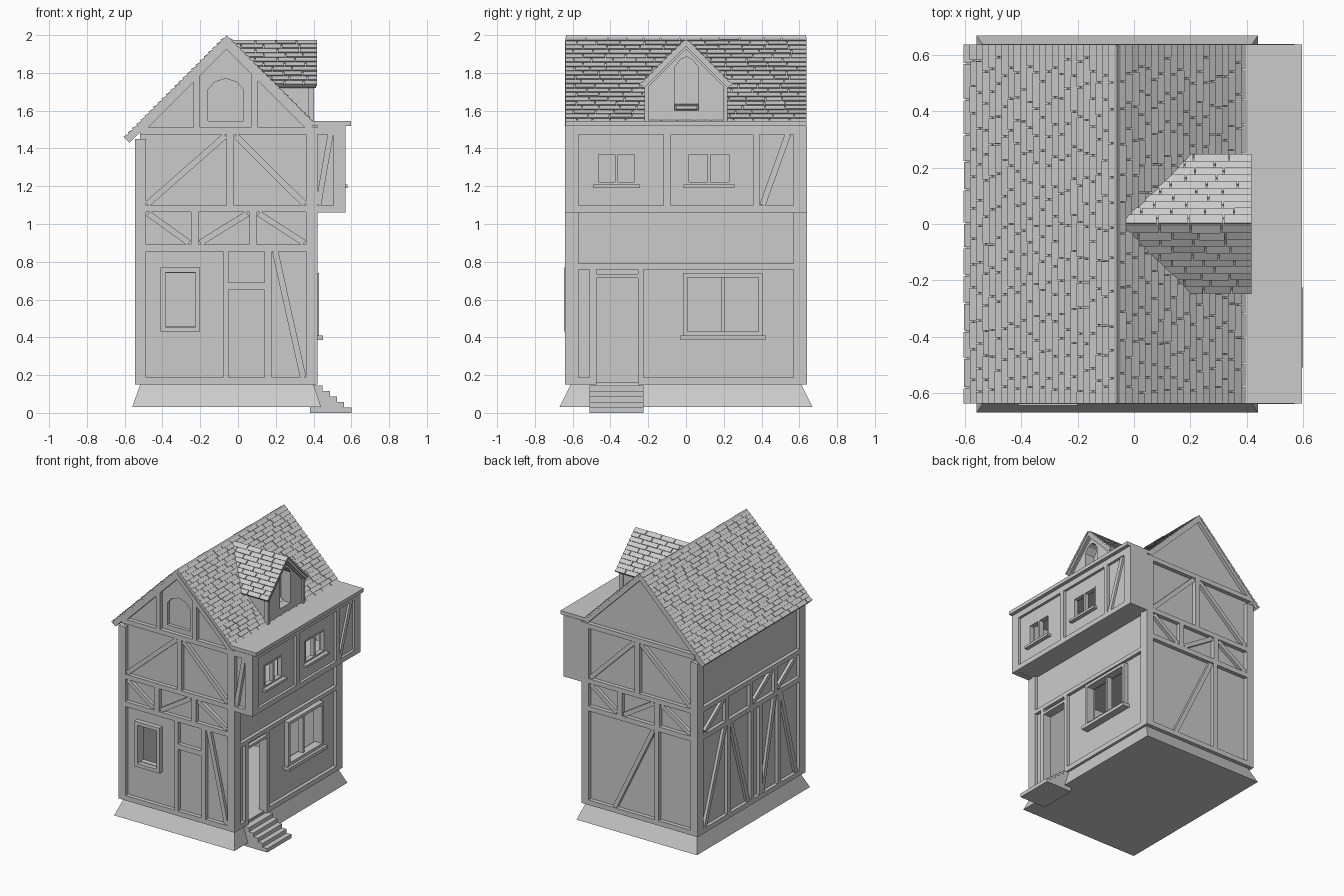
import bpy, bmesh, math, random
from mathutils import Vector
random.seed(4)


def part(name, prisms):
    """One object made of prisms: (2D outline, axis, lo, hi)."""
    bm = bmesh.new()
    for pts, axis, lo, hi in prisms:
        rings = [[bm.verts.new((d, u, z) if axis == 'x' else (u, d, z)) for u, z in pts] for d in (lo, hi)]
        n = len(pts)
        bm.faces.new(rings[0])
        bm.faces.new(rings[1][::-1])
        for i in range(n):
            j = (i + 1) % n
            bm.faces.new((rings[0][i], rings[1][i], rings[1][j], rings[0][j]))
    bmesh.ops.recalc_face_normals(bm, faces=bm.faces[:])
    me = bpy.data.meshes.new(name)
    bm.to_mesh(me)
    bm.free()
    ob = bpy.data.objects.new(name, me)
    bpy.context.collection.objects.link(ob)
    return ob


def box(face, u0, z0, u1, z1):
    return ([(u0, z0), (u1, z0), (u1, z1), (u0, z1)], *face)


def strut(face, u0, z0, u1, z1, w=0.032):
    a, b = Vector((u0, z0)), Vector((u1, z1))
    d = (b - a).normalized()
    n = Vector((-d.y, d.x)) * w / 2
    ax, lo, hi = face
    return ([tuple(p) for p in (a - n, b - n, b + n, a + n)], ax, lo, lo + (hi - lo) * 0.85)


def frame(face, u0, z0, u1, z1, w=0.022):
    return [box(face, u0, z0, u0 + w, z1), box(face, u1 - w, z0, u1, z1),
            box(face, u0 + w, z0, u1 - w, z0 + w), box(face, u0 + w, z1 - w, u1 - w, z1)]


def cut(ob, prism):
    c = part('cutter', [prism])
    c.hide_render = True
    m = ob.modifiers.new('cut', 'BOOLEAN')
    m.object, m.solver = c, 'EXACT'
    bpy.context.view_layer.objects.active = ob
    bpy.ops.object.modifier_apply(modifier='cut')
    bpy.data.objects.remove(c)


# timber planes: axis, inner depth, outer depth
F, B = ('y', -0.60, -0.64), ('y', 0.60, 0.64)
R, L = ('x', 0.385, 0.42), ('x', -0.51, -0.545)
BAY = ('x', 0.535, 0.57)
RX, RZ = -0.06, 1.985       # main ridge

# flared plinth
bm = bmesh.new()
lo = [bm.verts.new((x, y, 0.03)) for x, y in ((-0.56, -0.67), (0.44, -0.67), (0.44, 0.67), (-0.56, 0.67))]
hi = [bm.verts.new((x, y, 0.152)) for x, y in ((-0.517, -0.61), (0.40, -0.61), (0.40, 0.61), (-0.517, 0.61))]
bm.faces.new(lo[::-1])
bm.faces.new(hi)
for i in range(4):
    j = (i + 1) % 4
    bm.faces.new((lo[i], lo[j], hi[j], hi[i]))
me = bpy.data.meshes.new('plinth')
bm.to_mesh(me)
bm.free()
bpy.context.collection.objects.link(bpy.data.objects.new('plinth', me))

# walls with bay, hollow rooms and openings
walls = part('walls', [([(-0.52, 0.15), (0.395, 0.15), (0.395, 1.065), (0.55, 1.065), (0.55, 1.52),
                         (0.395, 1.52), (RX, 1.97), (-0.52, 1.51)], 'y', -0.61, 0.61)])
Y = ('y', -0.57, 0.57)
OPEN = ('x', 0.3, 0.7)
cut(walls, box(Y, -0.48, 0.16, 0.355, 1.0))
cut(walls, box(Y, -0.48, 1.09, 0.505, 1.47))
cut(walls, box(OPEN, -0.475, 0.161, -0.255, 0.715))
cut(walls, box(OPEN, 0.0, 0.425, 0.39, 0.725))
cut(walls, box(('x', 0.45, 0.7), -0.475, 1.21, -0.26, 1.38))
cut(walls, box(('x', 0.45, 0.7), 0.005, 1.21, 0.24, 1.38))
cut(walls, box(('y', -0.7, -0.5), -0.385, 0.46, -0.225, 0.74))
cut(walls, ([(-0.16, 1.545), (0.03, 1.545), (0.03, 1.71), (-0.005, 1.75), (-0.065, 1.77),
             (-0.125, 1.75), (-0.16, 1.71)], 'y', -0.7, -0.585))

# corner posts
part('corner_posts', [box(('y', s * 0.57, s * 0.64), x0, 0.15, x1, z)
                      for s in (-1, 1) for x0, x1, z in ((-0.545, -0.487, 1.45), (0.36, 0.42, 1.51))])

# timber shared by front and back gable walls
for f, name in ((F, 'front'), (B, 'back')):
    t = [box(f, -0.487, a, 0.36, b) for a, b in ((0.15, 0.187), (0.855, 0.892), (1.063, 1.098))]
    t += [box(f, -0.52, 1.475, 0.40, 1.51), box(f, -0.06, 1.098, -0.02, 1.475),
          strut(f, -0.48, 1.105, -0.067, 1.468), strut(f, -0.013, 1.468, 0.352, 1.105)]
    m = 1 if name == 'front' else -1
    c = -0.0635
    fx = (lambda x: x) if m == 1 else (lambda x: 2 * c - x)
    t += [box(f, fx(a), 0.892, fx(b), 1.063) for a, b in ((-0.25, -0.21), (0.06, 0.10))]
    t += [strut(f, fx(a), za, fx(b), zb) for a, za, b, zb in
          ((-0.475, 1.055, -0.26, 0.9), (-0.2, 0.9, 0.05, 1.055), (0.11, 1.055, 0.35, 0.9))]
    if m == 1:
        t += [box(f, -0.08, 0.187, -0.05, 0.855), box(f, 0.14, 0.187, 0.18, 0.855),
              box(f, -0.05, 0.65, 0.14, 0.69), strut(f, 0.197, 0.855, 0.345, 0.187),
              box(f, -0.235, 1.51, -0.2, 1.795), box(f, 0.07, 1.51, 0.105, 1.80)]
        # gable rafters
        t += [([(RX, 1.97), (RX, 1.925), (RX + s * 0.42, 1.505), (RX + s * 0.46, 1.51)], *f) for s in (-1, 1)]
    else:
        t += [box(f, -0.22, 0.187, -0.185, 0.855), strut(f, 0.15, 0.187, -0.17, 0.85)]
    part(name + '_timber', t)

# left side timber
t = [box(L, -0.57, a, 0.57, b) for a, b in ((0.15, 0.187), (0.855, 0.892), (1.063, 1.098))]
t += [box(L, y - 0.017, 0.187, y + 0.017, 0.855) for y in (0.27, -0.01, -0.11, -0.33)]
t += [strut(L, *s) for s in ((0.54, 0.187, 0.3, 0.85), (0.23, 0.85, 0.03, 0.187),
                             (-0.14, 0.187, -0.29, 0.85), (-0.36, 0.85, -0.54, 0.187))]
t += [box(L, y - 0.017, 0.892, y + 0.017, 1.063) for y in (0.29, 0.0, -0.29)]
t += [strut(L, a, 0.9, a - 0.22, 1.055) for a in (0.54, -0.03, -0.32)]
part('left_timber', t)

# right side timber and door frame
part('right_timber', [box(R, -0.57, 0.76, 0.57, 0.79), box(R, -0.225, 0.15, 0.57, 0.187),
                      box(R, -0.57, 0.15, -0.51, 0.187),
                      box(R, -0.51, 0.15, -0.475, 0.76), box(R, -0.255, 0.15, -0.225, 0.76),
                      box(R, -0.475, 0.715, -0.255, 0.735)])

# projecting bay timber
t = [box(BAY, -0.64, 1.06, 0.64, 1.098), box(BAY, -0.64, 1.475, 0.64, 1.52)]
t += [box(BAY, a, 1.098, b, 1.475) for a, b in ((-0.64, -0.57), (-0.12, -0.08), (0.355, 0.39), (0.57, 0.64))]
t.append(strut(BAY, 0.405, 1.1, 0.54, 1.475))
t += [box(F, 0.42, 1.06, 0.54, 1.098), box(F, 0.42, 1.475, 0.54, 1.52), strut(F, 0.425, 1.1, 0.49, 1.475, 0.03),
      box(F, 0.505, 1.098, 0.54, 1.475), box(B, 0.42, 1.06, 0.54, 1.52)]
part('bay_timber', t)
part('bay_roof', [box(('y', -0.637, 0.637), 0.37, 1.518, 0.597, 1.545)])

# windows
W = ('x', 0.37, 0.43)
part('large_window', frame(W, -0.015, 0.41, 0.405, 0.74)
     + [box(('x', 0.37, 0.41), 0.185, 0.43, 0.205, 0.72), box(('x', 0.385, 0.45), -0.03, 0.385, 0.42, 0.41)])
t = []
for a, b in ((-0.475, -0.26), (0.005, 0.24)):
    m = (a + b) / 2
    V = ('x', 0.52, 0.553)
    t += frame(V, a, 1.21, b, 1.38, 0.012) + [box(V, m - 0.008, 1.22, m + 0.008, 1.37),
                                               box(('x', 0.54, 0.58), a - 0.017, 1.19, b + 0.017, 1.208)]
part('bay_windows', t)
part('front_window', frame(('y', -0.59, -0.645), -0.41, 0.43, -0.2, 0.77, 0.026))

# entrance steps
prof = [(0.38, 0), (0.6, 0)]
for i in range(5):
    x = 0.6 - i * 0.038
    prof += [(x, 0.029 * (i + 1)), (x - 0.038, 0.029 * (i + 1))]
prof.append((0.38, 0.145))
part('steps', [(prof, 'y', -0.51, -0.225)])


def tiles(axis, apex, side, length, pitch, lo, hi, wmin, wmax):
    """Overlapping tile courses down a 45 degree slope."""
    a = Vector(apex)
    d, n = Vector((side, -1)).normalized(), Vector((side, 1)).normalized()
    out = []
    rows = round(length / pitch)
    for i in range(rows):
        s0, s1 = max(0, i - 0.2) * length / rows, (i + 1) * length / rows
        p = lo
        while p < hi - 0.001:
            q = p + random.uniform(wmin, wmax) * (0.5 if p == lo and i % 2 else 1)
            if hi - q < 0.04:
                q = hi
            h = random.uniform(0.011, 0.015)
            prof = [a + d * s0 - n * 0.004, a + d * s0 + n * 0.004, a + d * s1 + n * h, a + d * s1 - n * 0.004]
            out.append(([tuple(v) for v in prof], axis, p, q if q == hi else q - 0.005))
            p = q
    return out


# main roof
part('roof_boards', [([(RX, RZ), (0.40, RZ - 0.46), (0.375, RZ - 0.475), (RX, RZ - 0.04),
                       (-0.575, RZ - 0.555), (-0.595, RZ - 0.535)], 'y', -0.635, 0.635)])
part('roof_tiles', tiles('y', (RX, RZ + 0.003), -1, 0.758, 0.032, -0.637, 0.637, 0.08, 0.13)
     + tiles('y', (RX, RZ + 0.003), 1, 0.645, 0.032, -0.637, 0.637, 0.08, 0.13))
part('roof_ridge', [([(RX - 0.012, RZ), (RX + 0.012, RZ), (RX, 2.0)], 'y', -0.635, 0.635)])

# dormer
dormer = part('dormer_walls', [([(-0.21, 1.53), (0.21, 1.53), (0.21, 1.745), (0, 1.95), (-0.21, 1.745)],
                                'x', 0.05, 0.39)])
cut(dormer, ([(-0.06, 1.6), (0.065, 1.6), (0.065, 1.83), (0.035, 1.87), (0.002, 1.885), (-0.03, 1.87),
              (-0.06, 1.83)], 'x', 0.31, 0.5))
D = ('x', 0.37, 0.402)
t = [box(D, a, 1.545, b, 1.74) for a, b in ((-0.22, -0.195), (0.195, 0.22))]
t += [([(0, 1.955), (0, 1.925), (s * 0.2, 1.725), (s * 0.23, 1.725)], *D) for s in (-1, 1)]
part('dormer_timber', t)
part('dormer_boards', [([(0, 1.968), (0.235, 1.733), (0.22, 1.72), (0, 1.94), (-0.22, 1.72), (-0.235, 1.733)],
                        'x', -0.03, 0.412)])
part('dormer_tiles', tiles('x', (0, 1.972), 1, 0.338, 0.033, -0.03, 0.418, 0.09, 0.13)
     + tiles('x', (0, 1.972), -1, 0.338, 0.033, -0.03, 0.418, 0.09, 0.13))
